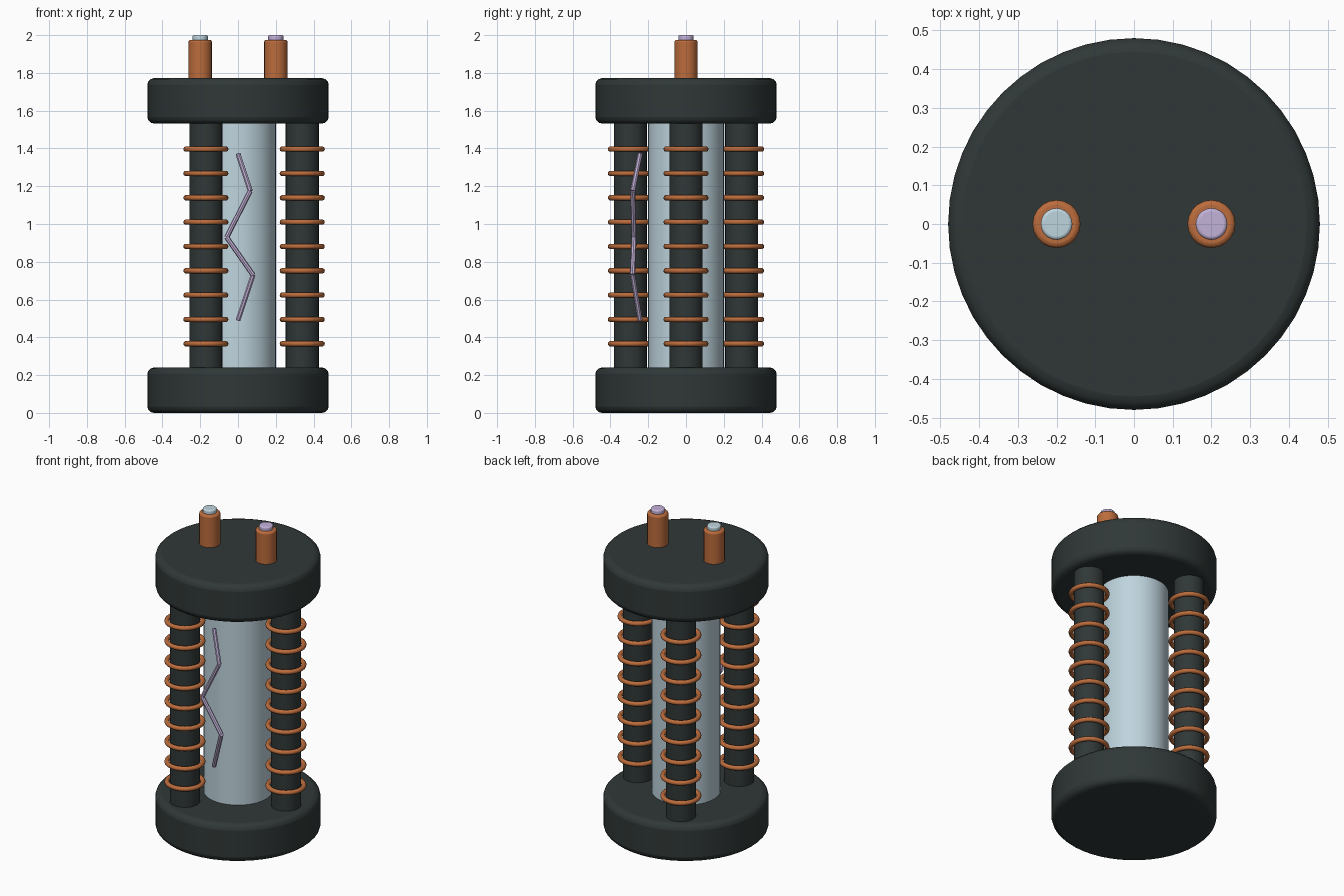
import bpy, math
from mathutils import Vector

if "Cube" in bpy.data.objects:
    bpy.data.objects.remove(bpy.data.objects["Cube"])


def material(name, rgb):
    m = bpy.data.materials.new(name)
    m.diffuse_color = (*rgb, 1)
    m.use_nodes = True
    m.node_tree.nodes["Principled BSDF"].inputs["Base Color"].default_value = m.diffuse_color
    return m


DARK = material("dark_green_grey", (0.029, 0.039, 0.038))
COPPER = material("copper", (0.50, 0.150, 0.045))
GLASS = material("pale_blue", (0.52, 0.66, 0.73))
VIOLET = material("pale_violet", (0.54, 0.44, 0.68))


def finish(name, mat):
    ob = bpy.context.object
    ob.name = name
    ob.data.materials.append(mat)
    bpy.ops.object.shade_smooth_by_angle(angle=math.radians(40))
    return ob


def cylinder(name, mat, x, y, z0, z1, r, sides, bevel=0):
    bpy.ops.mesh.primitive_cylinder_add(vertices=sides, radius=r, depth=z1 - z0,
                                        location=(x, y, (z0 + z1) / 2))
    ob = finish(name, mat)
    if bevel:
        b = ob.modifiers.new("rounded_rim", 'BEVEL')
        b.width = bevel
        b.segments = 3
        b.limit_method = 'ANGLE'
        b.angle_limit = math.radians(60)
    return ob


def rod(name, mat, a, b, r, sides):
    a, b = Vector(a), Vector(b)
    d = b - a
    bpy.ops.mesh.primitive_cylinder_add(vertices=sides, radius=r, depth=d.length,
                                        location=(a + b) / 2,
                                        rotation=d.to_track_quat('Z', 'Y').to_euler())
    return finish(name, mat)


# End caps and the central tube
cylinder("bottom_cap", DARK, 0, 0, 0, 0.24, 0.48, 48, 0.035)
cylinder("top_cap", DARK, 0, 0, 1.532, 1.772, 0.48, 48, 0.035)
cylinder("glass_tube", GLASS, 0, 0, 0.22, 1.55, 0.20, 40)

# Three posts, each carrying nine copper rings
for i in range(3):
    a = i * math.tau / 3
    x, y = 0.34 * math.cos(a), 0.34 * math.sin(a)
    cylinder(f"post_{i + 1}", DARK, x, y, 0.22, 1.55, 0.088, 24)
    for k in range(9):
        bpy.ops.mesh.primitive_torus_add(location=(x, y, 0.366 + k * 0.1288),
                                         major_radius=0.105, minor_radius=0.0145,
                                         major_segments=32, minor_segments=10)
        finish(f"coil_ring_{i + 1}_{k + 1}", COPPER)

# Terminals with coloured tips
for side, x, mat in (("left", -0.20, GLASS), ("right", 0.20, VIOLET)):
    cylinder(f"{side}_terminal", COPPER, x, 0, 1.76, 1.975, 0.062, 20, 0.012)
    cylinder(f"{side}_terminal_tip", mat, x, 0, 1.96, 2.0, 0.041, 20, 0.008)

# Zigzag spark in front of the tube
spark = [(0, -0.243, 1.372), (0.065, -0.282, 1.175), (-0.06, -0.275, 0.93),
         (0.08, -0.283, 0.73), (0, -0.243, 0.49)]
for i, (p, q) in enumerate(zip(spark, spark[1:])):
    rod(f"spark_segment_{i + 1}", VIOLET, p, q, 0.0135, 8)
